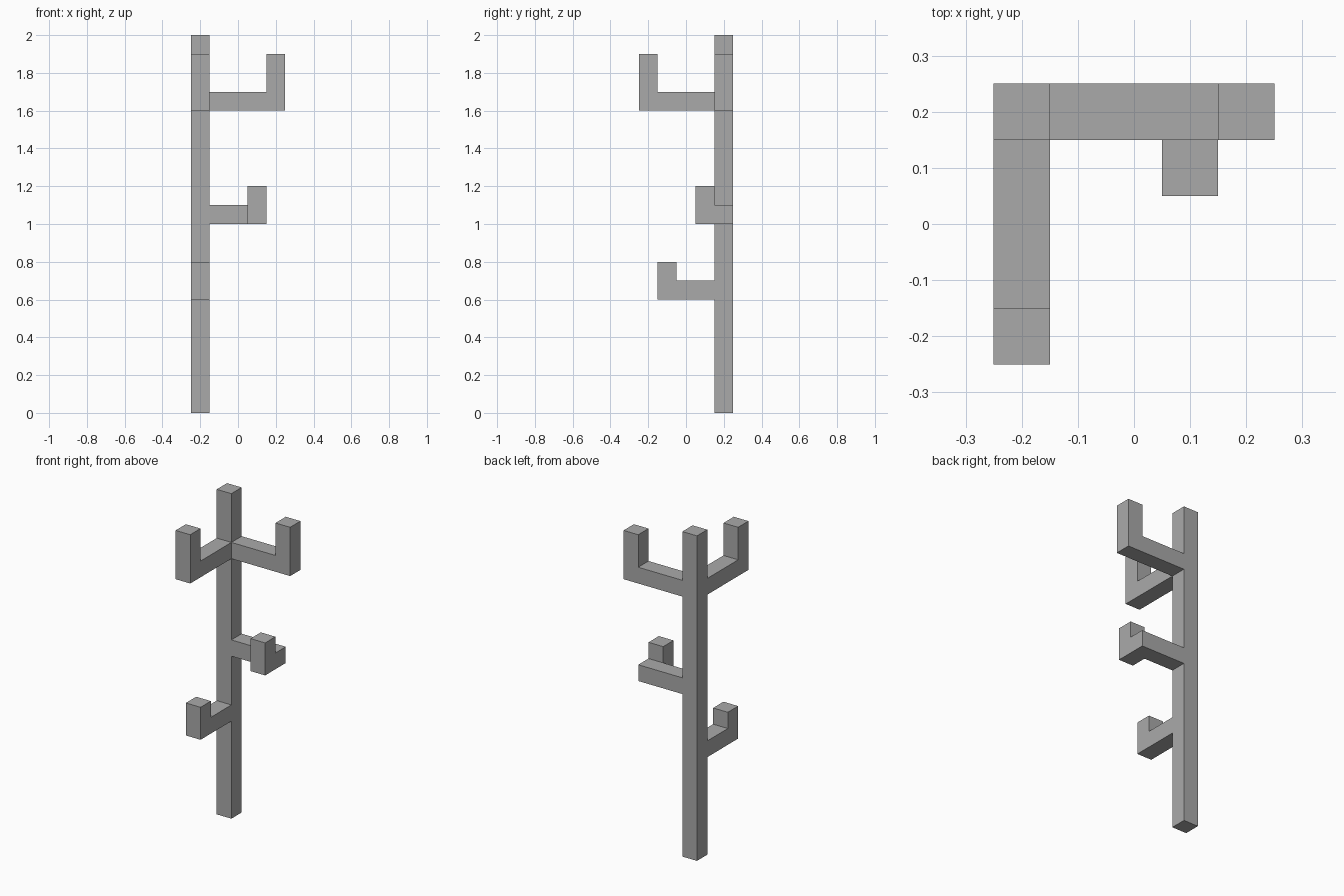
import bpy
import bmesh
from mathutils import Vector

default = bpy.data.objects.get("Cube")
if default:
    bpy.data.objects.remove(default, do_unlink=True)

GREY = (0.4, 0.4, 0.4, 1.0)
T = 0.1                              # beam thickness
POST = Vector((-0.2, 0.2, 0.0))      # post axis
LEFT, FRONT = Vector((1, 0, 0)), Vector((0, -1, 0))

mat = bpy.data.materials.new("plain grey")
mat.use_nodes = True
mat.diffuse_color = GREY
mat.node_tree.nodes["Principled BSDF"].inputs["Base Color"].default_value = GREY


def extrude_profile(name, origin, direction, profile):
    """Extrude a (distance, height) outline by one beam thickness."""
    side = direction.cross(Vector((0, 0, 1)))
    bm = bmesh.new()
    verts = [bm.verts.new(origin + direction * d + Vector((0, 0, h)) - side * T / 2)
             for d, h in profile]
    face = bm.faces.new(verts)
    result = bmesh.ops.extrude_face_region(bm, geom=[face])
    moved = [v for v in result["geom"] if isinstance(v, bmesh.types.BMVert)]
    bmesh.ops.translate(bm, verts=moved, vec=side * T)
    bmesh.ops.recalc_face_normals(bm, faces=bm.faces)
    mesh = bpy.data.meshes.new(name)
    bm.to_mesh(mesh)
    bm.free()
    mesh.materials.append(mat)
    obj = bpy.data.objects.new(name, mesh)
    bpy.context.collection.objects.link(obj)
    return obj


def bar(start, end, height):
    return [(start, 0), (end, 0), (end, height), (start, height)]


def hook(start, end, height):
    """L-shaped outline: a level arm with an upturned tip."""
    return [(start, 0), (end, 0), (end, height), (end - T, height),
            (end - T, T), (start, T)]


def at(z):
    return POST + Vector((0, 0, z))


# Upright post
extrude_profile("post", POST, LEFT, bar(-T / 2, T / 2, 2.0))

# Upper pair of hooks, and the lower front hook
extrude_profile("upper_left_hook", at(1.6), LEFT, hook(T / 2, 0.45, 0.3))
extrude_profile("upper_front_hook", at(1.6), FRONT, hook(T / 2, 0.45, 0.3))
extrude_profile("lower_front_hook", at(0.6), FRONT, hook(T / 2, 0.35, 0.2))

# Middle arm, with its tip turned to the front
extrude_profile("middle_arm", at(1.0), LEFT, bar(T / 2, 0.35, T))
extrude_profile("middle_tip", at(1.0) + LEFT * 0.3, FRONT, bar(T / 2, 0.15, 0.2))
